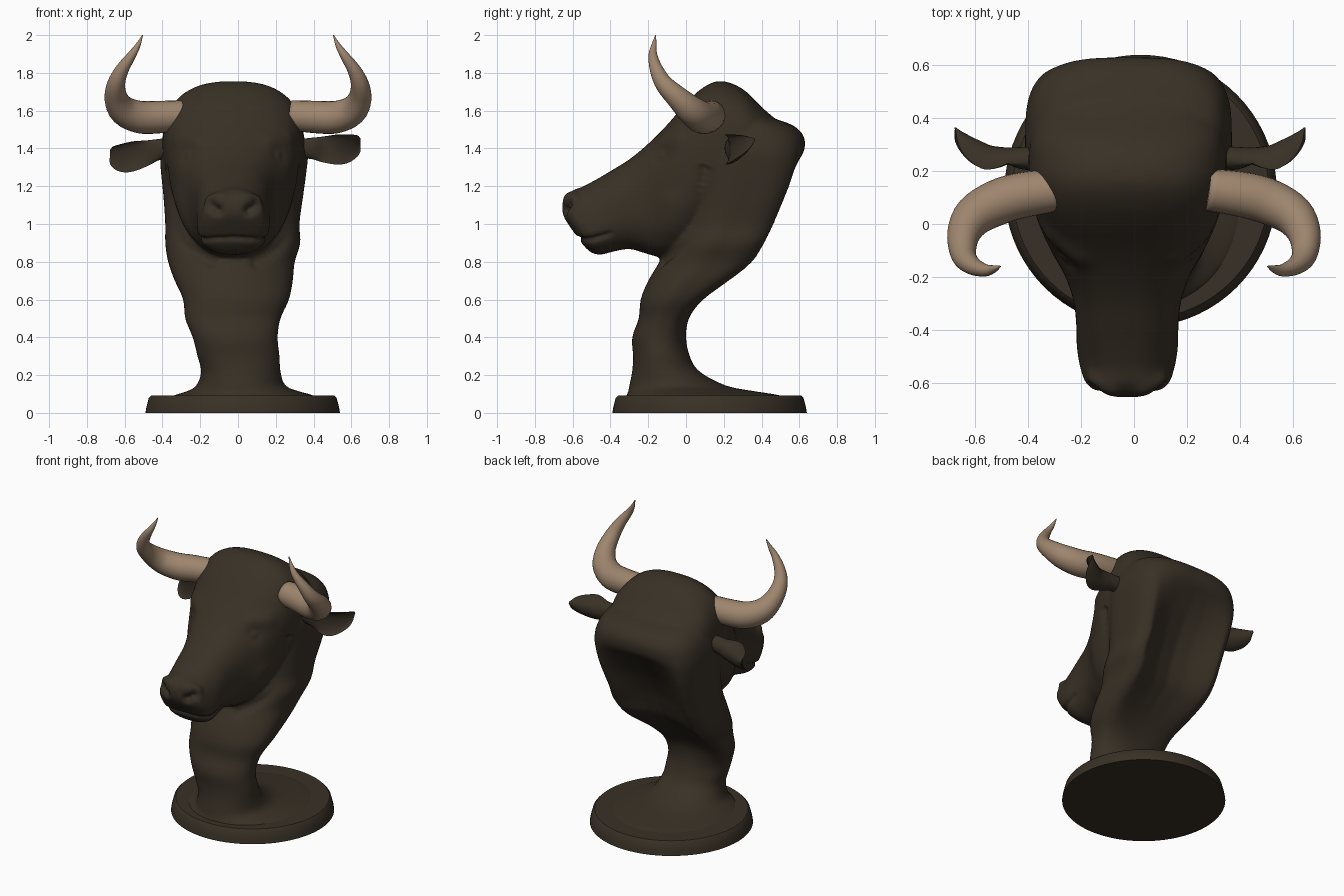
import bpy, bmesh, math
from mathutils import Vector

if "Cube" in bpy.data.objects:
    bpy.data.objects.remove(bpy.data.objects["Cube"])

def material(name, rgb):
    m = bpy.data.materials.new(name)
    m.diffuse_color = (*rgb, 1)
    m.use_nodes = True
    m.node_tree.nodes["Principled BSDF"].inputs["Base Color"].default_value = m.diffuse_color
    return m

DARK = material("dark bronze", (0.040, 0.030, 0.019))
HORN = material("horn tan", (0.34, 0.235, 0.155))
CX = -0.025                      # the head sits slightly off centre

def spline(rows, sub):
    """Catmull-Rom through rows of numbers."""
    out = []
    for i in range(len(rows) - 1):
        p0, p1, p2 = rows[max(i - 1, 0)], rows[i], rows[i + 1]
        p3 = rows[min(i + 2, len(rows) - 1)]
        for k in range(sub):
            t = k / sub
            out.append([0.5 * (2 * b + (c - a) * t + (2 * a - 5 * b + 4 * c - d) * t * t
                               + (3 * b - a - 3 * c + d) * t ** 3)
                        for a, b, c, d in zip(p0, p1, p2, p3)])
    out.append(list(rows[-1]))
    return out

def loft(bm, rings):
    """Skin closed rings and cap both ends."""
    vs = [[bm.verts.new(p) for p in r] for r in rings]
    n = len(vs[0])
    new = [bm.faces.new(vs[0]), bm.faces.new(vs[-1][::-1])]
    for a, b in zip(vs, vs[1:]):
        for i in range(n):
            j = (i + 1) % n
            new.append(bm.faces.new((a[j], a[i], b[i], b[j])))
    bmesh.ops.recalc_face_normals(bm, faces=new)

def make(name, bm, mat, angle=None):
    me = bpy.data.meshes.new(name)
    bm.to_mesh(me)
    bm.free()
    me.materials.append(mat)
    ob = bpy.data.objects.new(name, me)
    bpy.context.collection.objects.link(ob)
    me.polygons.foreach_set("use_smooth", [True] * len(me.polygons))
    if angle:
        bpy.ops.object.select_all(action='DESELECT')
        ob.select_set(True)
        bpy.context.view_layer.objects.active = ob
        bpy.ops.object.shade_smooth_by_angle(angle=math.radians(angle))
    return ob

def se(v, n):
    return math.copysign(abs(v) ** (2 / n), v)

def angles(n):
    return [2 * math.pi * i / n for i in range(n)]

def tube(rows, section, n=24):
    """Rings along a path; section(angle, row) gives (side, up) offsets."""
    rings = []
    for i, r in enumerate(rows):
        t = Vector(rows[min(i + 1, len(rows) - 1)][:3]) - Vector(rows[max(i - 1, 0)][:3])
        t.normalize()
        side = t.cross(Vector((0, 0, 1))).normalized()
        up = side.cross(t)
        rings.append([Vector(r[:3]) + side * s + up * u
                      for s, u in (section(a, r) for a in angles(n))])
    return rings

# plinth
bm = bmesh.new()
loft(bm, [[(0.025 + r * math.cos(a), 0.125 + r * math.sin(a), z) for a in angles(72)]
          for r, z in ((0.515, 0), (0.51, 0.03), (0.497, 0.08), (0.485, 0.092))])
make("plinth", bm, DARK, 40)

# neck: z, x left, x right, y front, y back, scoop of the back
neck = [(0.055, -.42, .46, -.33, .58, 0), (0.092, -.34, .40, -.315, .50, 0),
        (0.115, -.27, .32, -.305, .36, 0), (0.145, -.22, .25, -.30, .21, 0),
        (0.22, -.195, .225, -.285, .07, 0), (0.30, -.215, .22, -.28, .02, 0),
        (0.40, -.24, .21, -.285, .0, 0), (0.50, -.28, .225, -.25, .025, .01),
        (0.60, -.29, .27, -.24, .12, .04), (0.70, -.335, .29, -.20, .26, .08),
        (0.80, -.37, .30, -.14, .385, .11), (0.90, -.385, .33, -.09, .45, .13),
        (1.00, -.385, .325, -.05, .50, .14), (1.15, -.395, .345, -.03, .565, .12),
        (1.30, -.41, .365, -.03, .62, .06), (1.38, -.41, .37, -.02, .632, .01),
        (1.46, -.39, .35, .02, .625, 0), (1.52, -.35, .32, .05, .57, 0),
        (1.56, -.30, .27, .08, .46, 0), (1.58, -.2, .18, .12, .38, 0)]

def neck_ring(row, n=64):
    z, xl, xr, yf, yb, scoop = row
    # the back is squarest around the scoop
    e = 2 + 2 * max(0, min(1, (z - .35) / .4)) - 1.3 * max(0, min(1, (z - 1.2) / .35))
    pts = []
    for a in angles(n):
        c, s = math.cos(a), math.sin(a)
        k = e if s > 0 else 2.1
        x, y = se(c, k), se(s, k)
        dent = scoop * max(0, 1 - (x / .8) ** 2) if s > 0 else 0
        pts.append(((xl + xr) / 2 + x * (xr - xl) / 2,
                    (yf + yb) / 2 + y * (yb - yf) / 2 - dent, z))
    return pts

bm = bmesh.new()
loft(bm, [neck_ring(r) for r in spline(neck, 3)])

# head: y, top, bottom, half width, widening toward the top
head = [(-.655, 1.105, 1.065, .06, 0), (-.64, 1.142, 1.025, .115, 0),
        (-.60, 1.178, .965, .155, -.14), (-.55, 1.196, .895, .172, -.16),
        (-.50, 1.222, .848, .183, -.14), (-.45, 1.25, .838, .19, -.1),
        (-.40, 1.28, .85, .192, -.05), (-.30, 1.342, .868, .202, 0),
        (-.20, 1.425, .84, .233, .06), (-.10, 1.525, .82, .285, .12),
        (0, 1.64, .86, .33, .12), (.08, 1.715, .95, .355, .08),
        (.16, 1.755, 1.02, .37, .04), (.24, 1.745, 1.1, .375, 0),
        (.32, 1.70, 1.2, .365, 0), (.40, 1.62, 1.25, .33, 0),
        (.48, 1.55, 1.3, .27, 0), (.54, 1.5, 1.36, .18, 0)]

def head_ring(row, n=56):
    y, zt, zb, w, t = row
    pts = []
    for a in angles(n):
        x, v = se(math.cos(a), 2.5), se(math.sin(a), 2.5)
        pts.append((CX + w * x * (1 + t * v), y, (zt + zb) / 2 + v * (zt - zb) / 2))
    return pts

loft(bm, [head_ring(r) for r in spline(head, 3)])
bust = make("head_and_neck", bm, DARK)

# fuse head and neck into one smooth skin
rm = bust.modifiers.new("fuse", 'REMESH')
rm.mode = 'VOXEL'
rm.voxel_size = 0.012
sm = bust.modifiers.new("soften", 'SMOOTH')
sm.iterations = 5
sm.factor = 0.5
fused = bpy.data.meshes.new_from_object(bust.evaluated_get(bpy.context.evaluated_depsgraph_get()))
bust.modifiers.clear()
bust.data = fused
fused.materials.clear()
fused.materials.append(DARK)

# sculpt strokes, mirrored: (height, radius, points with x from the head's centre)
strokes = [(-.045, .026, [(.085, -.64, 1.075), (.115, -.62, 1.10)]),        # nostril
           (.014, .03, [(.06, -.62, 1.14), (.13, -.59, 1.13)]),             # nostril rim
           (-.02, .015, [(0, -.57, .925), (.10, -.555, .922),
                         (.17, -.50, .92), (.19, -.40, .945)]),             # mouth
           (-.014, .05, [(.25, -.14, 1.37)]),                               # eye socket
           (.012, .024, [(.25, -.14, 1.37)]),                               # eye
           (.014, .05, [(.20, -.13, 1.45), (.28, -.04, 1.45)]),             # brow
           (.012, .07, [(.29, -.08, 1.1), (.28, -.10, .97)]),               # cheek
           (-.02, .03, [(.36, .10, 1.3), (.35, .05, 1.05),
                        (.27, -.03, .9), (.12, -.13, .80)])]                # jaw crease
samples = []
for h, r, pts in strokes:
    dense = spline(pts, 8) if len(pts) > 1 else pts
    samples.append((h, r, [Vector(p) for p in dense]))
moved = []
for v in fused.vertices:
    p = Vector((abs(v.co.x - CX), v.co.y, v.co.z))
    d = 0
    for h, r, pts in samples:
        if (p - pts[len(pts) // 2]).length < .35:
            q = min((p - s).length_squared for s in pts)
            d += h * math.exp(-q / (r * r))
    moved.append(v.co + v.normal * d)
for v, co in zip(fused.vertices, moved):
    v.co = co
fused.polygons.foreach_set("use_smooth", [True] * len(fused.polygons))

# horns: x, y, z, radius
horn = [(.28, .13, 1.575, .08), (.42, .11, 1.566, .086),
        (.52, .08, 1.566, .086), (.605, .03, 1.60, .078), (.645, -.04, 1.665, .062),
        (.645, -.115, 1.74, .048), (.615, -.155, 1.815, .036), (.565, -.175, 1.89, .024),
        (.53, -.17, 1.945, .014), (.505, -.16, 2.0, .002)]
# ears: x, y, z, half height, half depth, hollow of the front
ear = [(.33, .245, 1.40, .05, .05, -.8), (.40, .235, 1.40, .058, .056, -.5),
       (.46, .228, 1.395, .07, .062, .1), (.53, .238, 1.395, .08, .062, .5),
       (.59, .275, 1.41, .066, .054, .5), (.63, .32, 1.43, .042, .034, .4),
       (.648, .362, 1.45, .006, .006, 0)]

def round_section(a, r):
    return r[3] * math.cos(a), r[3] * math.sin(a)

def cup_section(a, r):
    s, lip = math.sin(a), max(r[5], 0)
    depth = r[4] * (1 + lip)             # back bulge grows as the front hollows
    return -(depth * s if s > 0 else -r[5] * r[4] * s) + lip * r[4], r[3] * math.cos(a)

for sx, side in ((1, "right"), (-1, "left")):
    bm = bmesh.new()
    loft(bm, [[(sx * p.x, p.y, p.z) for p in ring]
              for ring in tube(spline(horn, 4), round_section)])
    make(side + "_horn", bm, HORN)
    # the left ear sits a little further out and droops
    drop = 0 if sx > 0 else .22
    bm = bmesh.new()
    loft(bm, [[(sx * p.x - (.03 if sx < 0 else 0), p.y, p.z - drop * max(0, p.x - .36))
               for p in ring] for ring in tube(spline(ear, 4), cup_section, 28)])
    make(side + "_ear", bm, DARK, 60)
